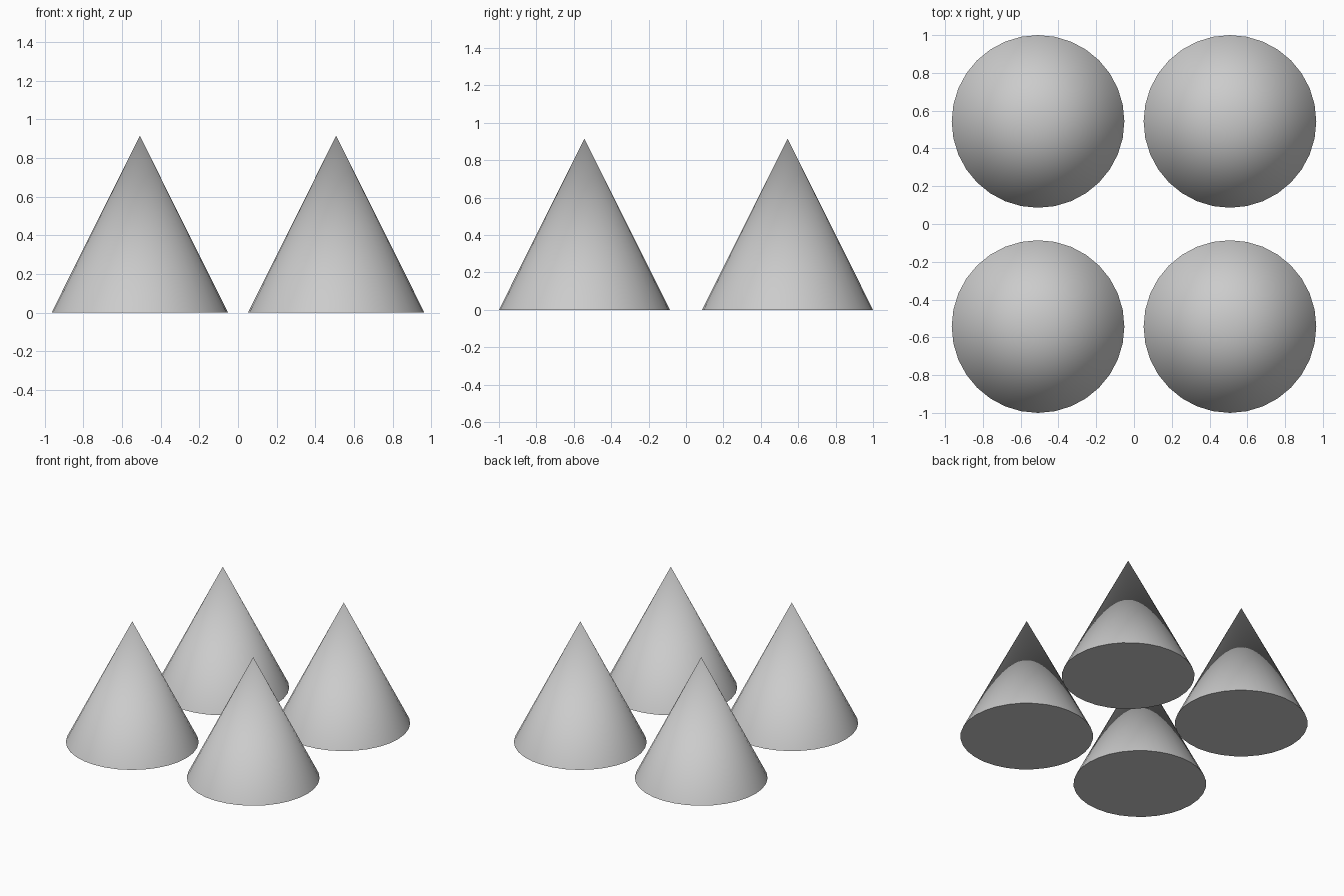
import bpy
import math

if "Cube" in bpy.data.objects:
    bpy.data.objects.remove(bpy.data.objects["Cube"])

RADIUS = 0.457
HEIGHT = 0.915
X_OFFSET = 0.508
Y_OFFSET = 0.543


def add_cone(name, x, y):
    bpy.ops.mesh.primitive_cone_add(
        vertices=32, radius1=RADIUS, radius2=0, depth=HEIGHT,
        location=(x, y, HEIGHT / 2))
    cone = bpy.context.object
    cone.name = name
    # Smooth sides, sharp base rim
    bpy.ops.object.shade_smooth_by_angle(angle=math.radians(30))


# Four identical cones in a two by two grid
for row, sy in (("front", -1), ("back", 1)):
    for side, sx in (("left", -1), ("right", 1)):
        add_cone(f"{row}_{side}_cone", sx * X_OFFSET, sy * Y_OFFSET)
